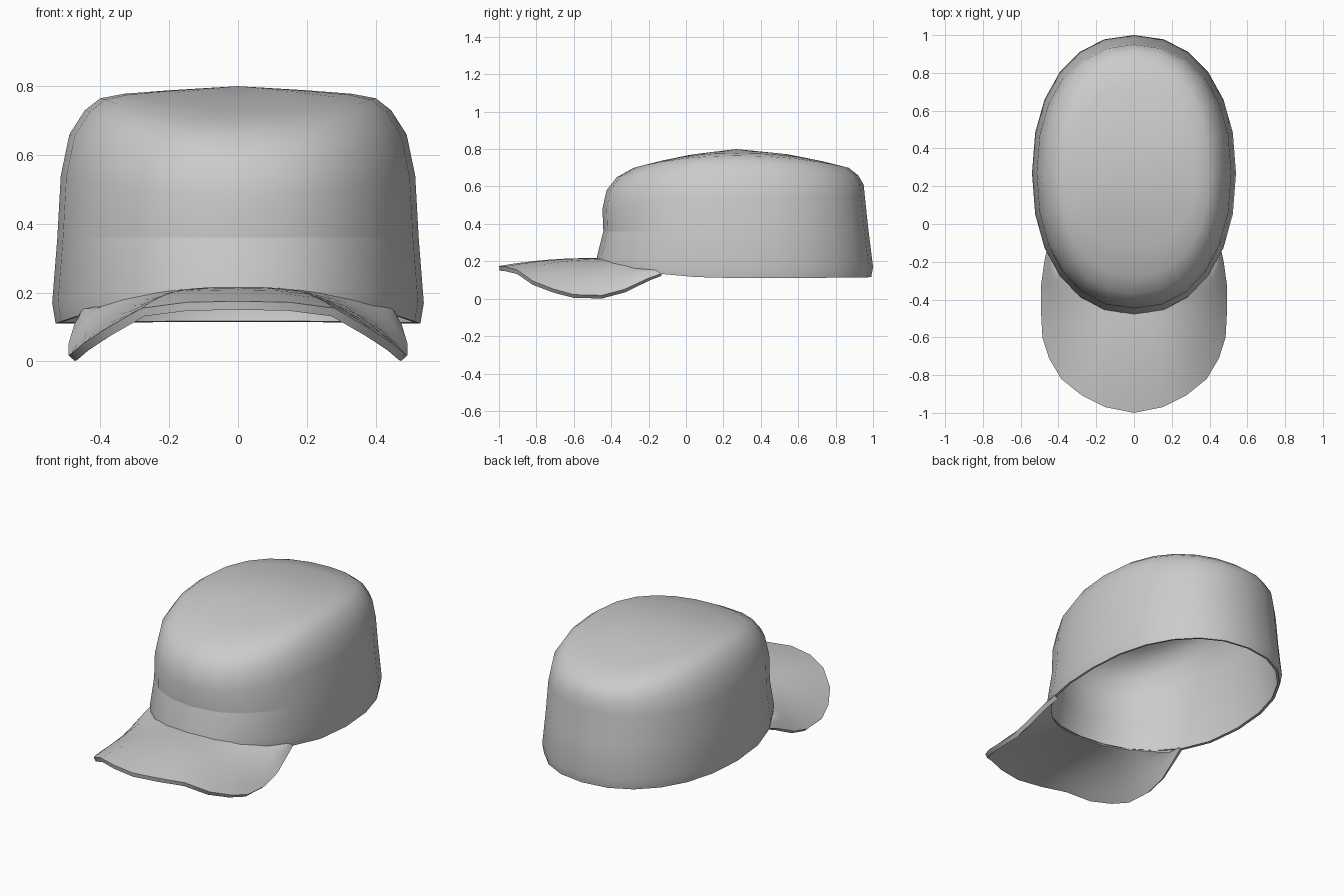
import bpy
import bmesh
import math

cube = bpy.data.objects.get("Cube")
if cube:
    bpy.data.objects.remove(cube, do_unlink=True)

SEGMENTS = 24
MID_Y = 0.27

fabric = bpy.data.materials.new("grey fabric")
fabric.use_nodes = True
GREY = (0.6, 0.6, 0.6, 1.0)
fabric.diffuse_color = GREY
fabric.node_tree.nodes["Principled BSDF"].inputs["Base Color"].default_value = GREY


def finish(name, bm, thickness):
    """Turn a sheet into a thick, smoothly shaded shell, grown inward."""
    mesh = bpy.data.meshes.new(name)
    bm.to_mesh(mesh)
    bm.free()
    mesh.materials.append(fabric)
    obj = bpy.data.objects.new(name, mesh)
    bpy.context.collection.objects.link(obj)
    bpy.ops.object.select_all(action='DESELECT')
    bpy.context.view_layer.objects.active = obj
    obj.select_set(True)
    shell = obj.modifiers.new("Shell", 'SOLIDIFY')
    shell.thickness = thickness
    shell.offset = -1
    bpy.ops.object.modifier_apply(modifier=shell.name)
    bpy.ops.object.shade_smooth_by_angle(angle=math.radians(50))
    return obj


def oval_point(ring, angle):
    """Point on a squarish oval whose height differs at side, front and back."""
    half_width, z_side, y_front, z_front, y_back, z_back = ring
    s, c = math.sin(angle), math.cos(angle)
    power = 2 / 2.2
    x = half_width * math.copysign(abs(s) ** power, s)
    reach, z_end = (y_front, z_front) if c > 0 else (y_back, z_back)
    y = MID_Y + (reach - MID_Y) * abs(c) ** power
    return x, y, z_side + (z_end - z_side) * c * c


# Crown: half width, side height, front y, front height, back y, back height
RINGS = [
    (0.53, 0.11, -0.48, 0.20, 0.99, 0.115),
    (0.54, 0.17, -0.475, 0.23, 1.0, 0.17),
    (0.525, 0.36, -0.442, 0.36, 0.975, 0.37),
    (0.515, 0.54, -0.447, 0.48, 0.957, 0.54),
    (0.49, 0.66, -0.425, 0.58, 0.95, 0.61),
    (0.445, 0.73, -0.37, 0.65, 0.92, 0.66),
    (0.40, 0.765, -0.28, 0.70, 0.87, 0.70),
    (0.33, 0.778, -0.13, 0.738, 0.73, 0.735),
    (0.20, 0.788, 0.0, 0.765, 0.55, 0.771),
]
bm = bmesh.new()
loops = [[bm.verts.new(oval_point(r, 2 * math.pi * i / SEGMENTS))
          for i in range(SEGMENTS)] for r in RINGS]
apex = bm.verts.new((0, MID_Y, 0.80))
for i in range(SEGMENTS):
    j = (i + 1) % SEGMENTS
    for low, high in zip(loops, loops[1:]):
        bm.faces.new((low[i], low[j], high[j], high[i]))
    bm.faces.new((loops[-1][i], loops[-1][j], apex))
# Crease above the front band
for i in range(-4, 4):
    edge = bm.edges.get((loops[2][i], loops[2][i + 1]))
    edge.smooth = False
bmesh.ops.recalc_face_normals(bm, faces=bm.faces)
finish("crown", bm, 0.015)

# Brim: half of the outer edge, from the middle to the model's left
EDGE = [(0, -1.0, 0.175), (0.15, -0.97, 0.172), (0.28, -0.905, 0.155),
        (0.385, -0.82, 0.095), (0.45, -0.71, 0.052), (0.485, -0.6, 0.022),
        (0.493, -0.45, 0.018), (0.493, -0.33, 0.05), (0.475, -0.2, 0.11),
        (0.46, -0.13, 0.135)]
outer = [(-x, y, z) for x, y, z in EDGE[:0:-1]] + EDGE
last = len(EDGE) - 1
STEPS = 6
SEAM = (0.52, 0.12, -0.472, 0.217, 0.99, 0.12)
bm = bmesh.new()
rows = []
for k, tip in enumerate(outer):
    angle = math.radians(57) * (k - last) / last
    root = oval_point(SEAM, angle)
    row = []
    for step in range(STEPS + 1):
        v = step / STEPS
        x, y, z = (a + (b - a) * v for a, b in zip(root, tip))
        row.append(bm.verts.new((x, y, z + 0.05 * v * (1 - v))))
    rows.append(row)
for left, right in zip(rows, rows[1:]):
    for a in range(STEPS):
        bm.faces.new((left[a], left[a + 1], right[a + 1], right[a]))
bm.normal_update()
if sum(f.normal.z for f in bm.faces) < 0:
    bmesh.ops.reverse_faces(bm, faces=bm.faces)
finish("brim", bm, 0.025)
